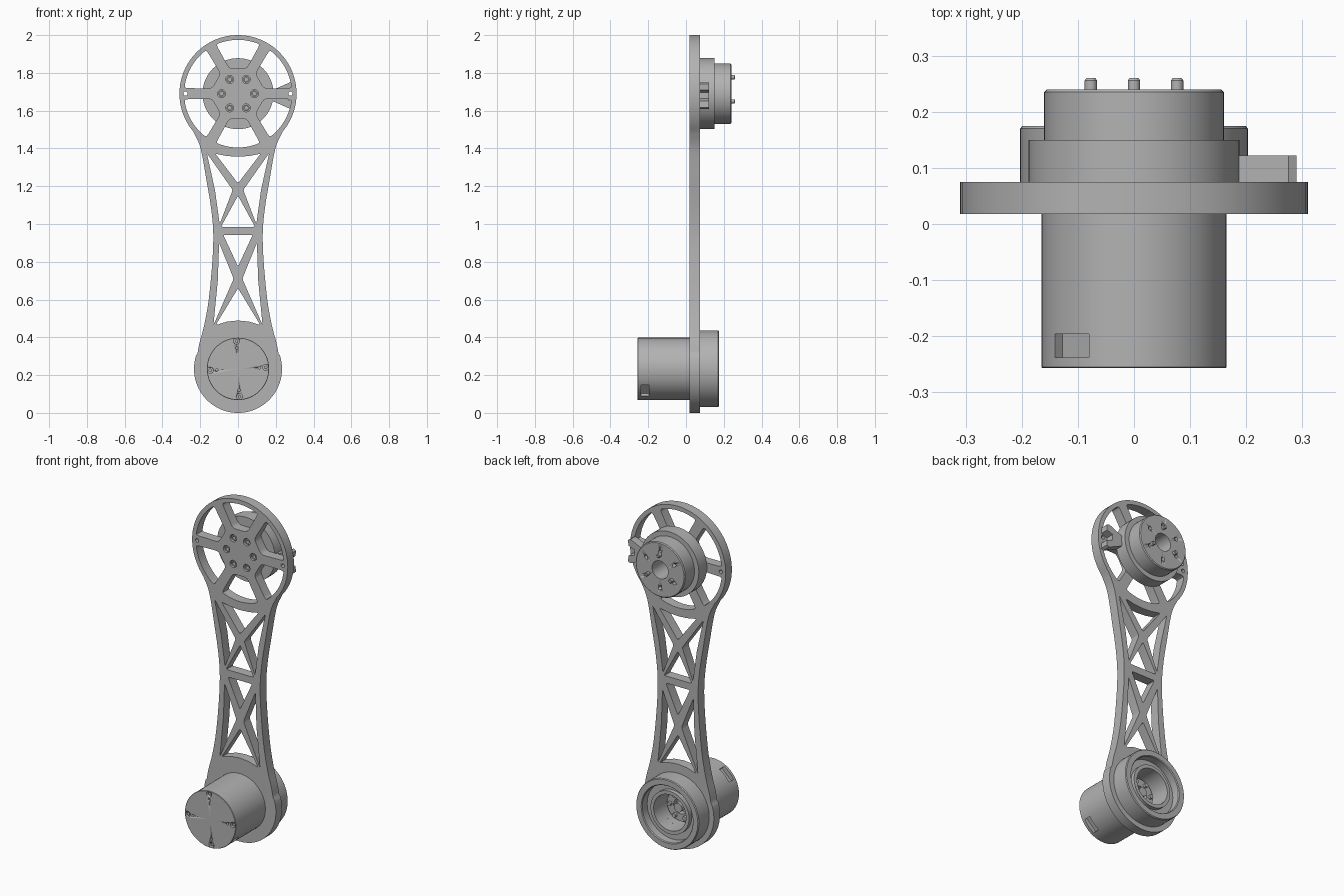
import bpy, bmesh
from math import sin, cos, pi, radians
from mathutils import Vector, Matrix

old = bpy.data.objects.get("Cube")
if old:
    bpy.data.objects.remove(old)

GREY = (0.45, 0.45, 0.45, 1)
mat = bpy.data.materials.new("machined grey")
mat.use_nodes = True
mat.diffuse_color = GREY
mat.node_tree.nodes["Principled BSDF"].inputs["Base Color"].default_value = GREY

HEAD_Z, BASE_Z = 1.69, 0.233
FRONT, BACK = 0.018, 0.075      # the two faces of the arm plate


def select(ob):
    bpy.ops.object.select_all(action='DESELECT')
    bpy.context.view_layer.objects.active = ob
    ob.select_set(True)


def finish(ob):
    ob.data.materials.clear()
    ob.data.materials.append(mat)
    select(ob)
    bpy.ops.object.shade_smooth_by_angle(angle=radians(30))
    return ob


def polar(r, deg, z=0.0):
    return (r * cos(radians(deg)), z + r * sin(radians(deg)))


def arc(r, a, b, z, n):
    return [polar(r, a + (b - a) * i / n, z) for i in range(n + 1)]


def smooth_path(pts, n=5):
    """Catmull-Rom path through the inner points."""
    p = [Vector(q) for q in pts]
    out = []
    for a, b, c, d in zip(p, p[1:], p[2:], p[3:]):
        for i in range(n):
            t = i / n
            out.append(0.5 * (2 * b + (c - a) * t + (2 * a - 5 * b + 4 * c - d) * t * t
                              + (3 * b - a - 3 * c + d) * t ** 3))
    return [tuple(q) for q in out]


def rounded(pts, r=0.01, n=3):
    """Round every sharp corner of a closed polygon."""
    out = []
    for i, q in enumerate(pts):
        a, b, c = Vector(pts[i - 1]), Vector(q), Vector(pts[(i + 1) % len(pts)])
        u, v = a - b, c - b
        if u.angle(v) > radians(150):
            out.append(tuple(b))
            continue
        s, e = b + u.normalized() * min(r, u.length * .45), b + v.normalized() * min(r, v.length * .45)
        for k in range(n + 1):
            t = k / n
            out.append(tuple(s * (1 - t) ** 2 + b * 2 * t * (1 - t) + e * t * t))
    return out


def sheet(name, loops, y0, y1):
    """Extrude closed x-z loops from y0 to y1; inner loops become holes."""
    cu = bpy.data.curves.new(name, 'CURVE')
    cu.dimensions, cu.fill_mode, cu.extrude = '2D', 'BOTH', (y1 - y0) / 2
    for loop in loops:
        sp = cu.splines.new('POLY')
        sp.points.add(len(loop) - 1)
        for p, (x, z) in zip(sp.points, loop):
            p.co = (x, z, 0, 1)
        sp.use_cyclic_u = True
    ob = bpy.data.objects.new(name, cu)
    bpy.context.collection.objects.link(ob)
    ob.location.y = (y0 + y1) / 2
    ob.rotation_euler.x = pi / 2
    select(ob)
    bpy.ops.object.convert(target='MESH')
    return finish(bpy.context.object)


def lathe(name, profile, x, z, seg=64):
    """Turn an (r, y) profile about the y axis through x, z."""
    bm = bmesh.new()
    rings = []
    for r, y in profile:
        n = seg if r else 1
        rings.append([bm.verts.new((x + r * sin(2 * pi * i / seg), y, z + r * cos(2 * pi * i / seg)))
                      for i in range(n)])
    for a, b in zip(rings, rings[1:]):
        for i in range(seg):
            quad = [a[i % len(a)], a[(i + 1) % len(a)], b[(i + 1) % len(b)], b[i % len(b)]]
            bm.faces.new(list(dict.fromkeys(quad)))
    bmesh.ops.recalc_face_normals(bm, faces=bm.faces)
    me = bpy.data.meshes.new(name)
    bm.to_mesh(me)
    bm.free()
    ob = bpy.data.objects.new(name, me)
    bpy.context.collection.objects.link(ob)
    return finish(ob)


def rod(name, r, y0, y1, x, z, seg=20):
    return lathe(name, [(0, y0), (r, y0), (r, y1), (0, y1)], x, z, seg)


def cut(ob, cutters):
    for c in cutters:
        m = ob.modifiers.new("cut", 'BOOLEAN')
        m.operation, m.solver, m.object = 'DIFFERENCE', 'EXACT', c
        select(ob)
        bpy.ops.object.modifier_move_to_index(modifier=m.name, index=0)
        bpy.ops.object.modifier_apply(modifier=m.name)
        bpy.data.objects.remove(c)


# Arm outline: round head, waisted sides, round foot
side = smooth_path([(.26, 1.54), (.237, 1.49), (.198, 1.40), (.165, 1.22), (.142, 1.08), (.131, .95),
                    (.136, .8), (.155, .6), (.18, .46), (.204, .37), (.217, .3), (.23, .23)])
half = arc(.31, 90, -36, HEAD_Z, 28) + side + arc(.233, 18, -90, BASE_Z, 24)
outline = half + [(-x, z) for x, z in reversed(half[1:-1])]
loops = [outline]

# Six head windows between the spokes
for k in range(6):
    mid = 30 + 60 * k
    pts = arc(.285, mid - 24, mid + 24, HEAD_Z, 10)
    pts += [polar(.141, mid + 19, HEAD_Z), polar(.141, mid - 19, HEAD_Z)]
    loops.append(rounded(pts, .02))

# Lattice windows: four on the centre line, two mirrored pairs
loops += [rounded(p) for p in (
    [(-.12, 1.372), (-.06, 1.36), (0, 1.356), (.06, 1.36), (.12, 1.372), (0, 1.215)],
    [(0, 1.15), (.09, .985), (-.09, .985)],
    [(-.078, .943), (.078, .943), (0, .775)],
    [(0, .66), (.118, .465), (.06, .483), (0, .489), (-.06, .483), (-.118, .465)])]
for s in (1, -1):
    for p in ([(.165, 1.375), (.028, 1.18), (.097, 1.0), (.122, 1.18)],
              [(.1, .9), (.023, .71), (.13, .465), (.107, .7)]):
        loops.append(rounded([(s * x, z) for x, z in p]))
    loops.append([(x + s * .278, z) for x, z in arc(.011, 0, 337, HEAD_Z, 15)])

# Screw holes in the hub and the bore of the foot
hub = [polar(.087, 60 * k, HEAD_Z) for k in range(6)]
for hx, hz in hub:
    loops.append([(hx + x, z) for x, z in arc(.021, 0, 345, hz, 23)])
loops.append(arc(.105, 0, 352.5, BASE_Z, 47))
sheet("arm_plate", loops, FRONT, BACK)
for hx, hz in hub:
    lathe("hub_screw", [(0, .05), (.01, .05), (.01, .026), (.017, .026), (.017, .08), (0, .08)], hx, hz, 20)

# Head actuator: flange, drum, bore and output holes
drum = lathe("head_actuator", [(0, BACK), (.188, BACK), (.188, .15), (.16, .15), (.16, .235),
                               (.155, .24), (.052, .24), (.052, .1), (0, .1)], 0, HEAD_Z)
cut(drum, [rod("hole_cutter", .011, .2, .3, *polar(.105, 30 + 60 * k, HEAD_Z)) for k in range(6)])
for a in (90, 208, 332):
    x, z = polar(.087, a, HEAD_Z)
    lathe("output_pin", [(0, .23), (.011, .23), (.011, .256), (.008, .26), (0, .26)], x, z, 20)

# Forked stop bracket beside the head
upper = [(.185, .03), (.275, .07), (.29, .062), (.288, .03), (.25, .016)]
bracket = upper + [(x, -z) for x, z in reversed(upper)]
sheet("stop_bracket", [[(x, HEAD_Z - .01 + z) for x, z in bracket]], BACK, .122)

# Motor can with end screws and two side sockets
motor = lathe("motor_can", [(0, -.257), (.163, -.257), (.165, -.255), (.165, FRONT), (0, FRONT)], 0, BASE_Z)
cutters = []
for k in range(4):
    a = 3 + 90 * k
    cutters.append(rod("screw_cutter", .016, -.3, -.235, *polar(.147, a, BASE_Z)))
    cutters.append(rod("dowel_cutter", .007, -.3, -.235, *polar(.112, a, BASE_Z)))
for a in (134, -46):
    x, z = polar(.165, a, BASE_Z)
    bpy.ops.mesh.primitive_cube_add(size=1, location=(x, -.217, z), rotation=(0, -radians(a), 0))
    box = bpy.context.object
    box.name = "socket_cutter"
    box.scale = (.05, .042, .085)
    cutters.append(box)
cut(motor, cutters)
for k in range(4):
    rod("motor_screw", .009, -.25, -.23, *polar(.147, 3 + 90 * k, BASE_Z))

# Bearing housing: open rim, recessed floor and inner collar
lathe("bearing_housing", [(.105, BACK), (.203, BACK), (.203, .17), (.199, .175), (.168, .175), (.164, .17),
                          (.164, .125), (.125, .125), (.125, .15), (.105, .15), (.105, BACK)], 0, BASE_Z)

# Gear carrier seen inside the bore
rod("sun_gear", .026, FRONT, .075, 0, BASE_Z, 24)
lathe("carrier_ring", [(.045, FRONT), (.088, FRONT), (.088, .05), (.045, .05), (.045, FRONT)], 0, BASE_Z, 48)
for k in range(6):
    rod("carrier_bolt", .012, .04, .065, *polar(.067, 60 * k, BASE_Z))
